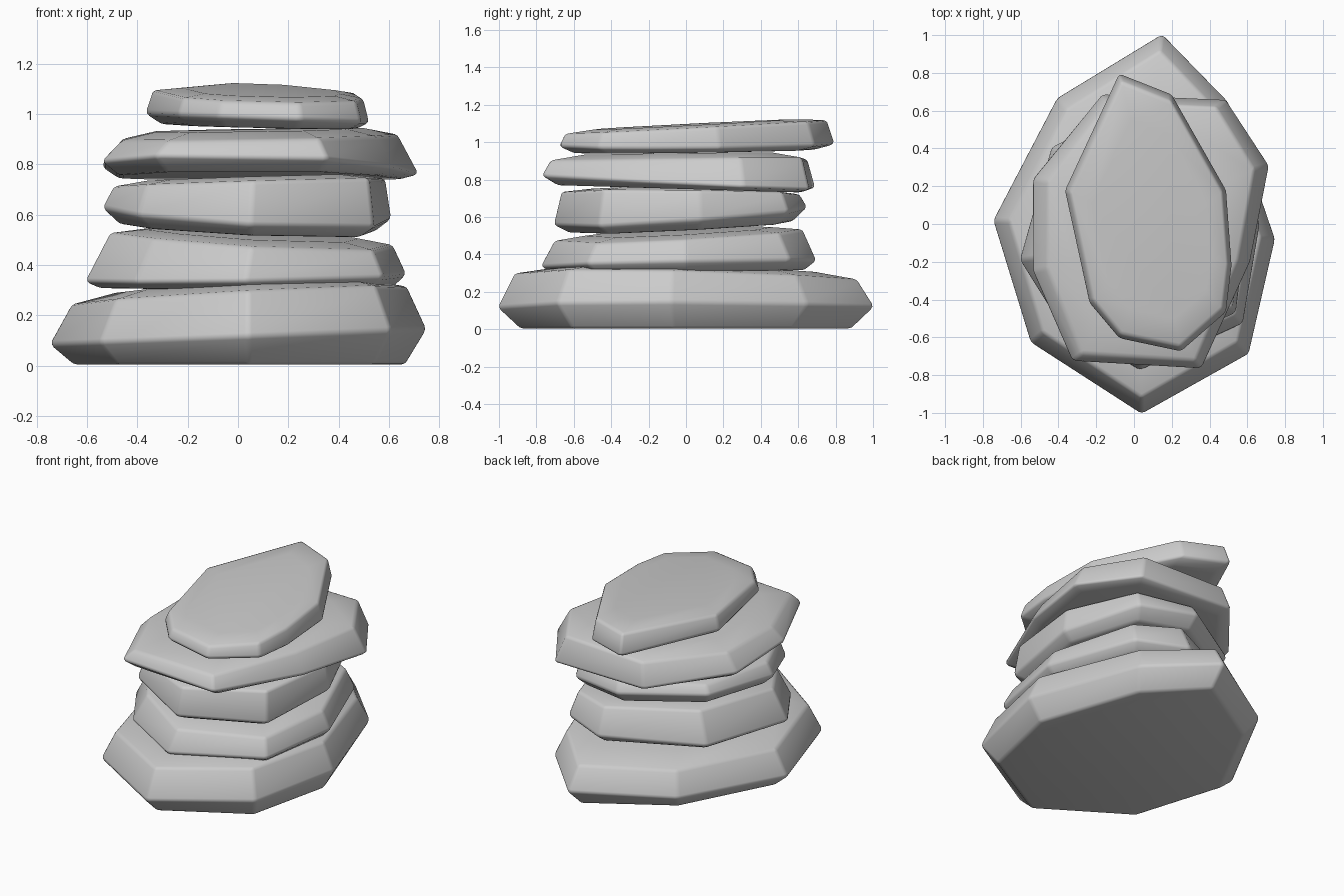
import bpy
import bmesh
import math
from mathutils import Vector

cube = bpy.data.objects.get("Cube")
if cube:
    bpy.data.objects.remove(cube, do_unlink=True)

# One plain stone colour
grey = bpy.data.materials.new("stone grey")
grey.use_nodes = True
grey.diffuse_color = (0.6, 0.6, 0.6, 1)
grey.node_tree.nodes["Principled BSDF"].inputs["Base Color"].default_value = grey.diffuse_color


def add_ring(bm, outline, centre, scale, plane, shift=0):
    """Outline scaled in x and y, moved along x, laid on a plane (height, x slope, y slope)."""
    height, slope_x, slope_y = plane
    ring = []
    for point in outline:
        offset = Vector(point) - centre
        x = centre.x + offset.x * scale[0] + shift
        y = centre.y + offset.y * scale[1]
        ring.append(bm.verts.new((x, y, height + slope_x * x + slope_y * y)))
    return ring


def make_stone(name, outline, bottom, belt, top, undercut, taper, dome, shift=0):
    """Faceted stone: flat base, wide belt, narrower shoulder and a low crown."""
    bm = bmesh.new()
    centre = sum((Vector(p) for p in outline), Vector((0, 0))) / len(outline)
    crown = (top[0] + dome, top[1], top[2])
    rings = [
        add_ring(bm, outline, centre, (undercut, undercut), bottom),
        add_ring(bm, outline, centre, (1, 1), belt),
        add_ring(bm, outline, centre, taper, top, shift),
        add_ring(bm, outline, centre, Vector(taper) * 0.75, crown, shift),
    ]
    count = len(outline)
    for low, high in zip(rings, rings[1:]):
        for i in range(count):
            j = (i + 1) % count
            bm.faces.new((low[i], low[j], high[j], high[i]))
    bm.faces.new(reversed(rings[0]))
    bm.faces.new(rings[-1])
    bmesh.ops.recalc_face_normals(bm, faces=bm.faces)

    mesh = bpy.data.meshes.new(name)
    bm.to_mesh(mesh)
    bm.free()
    mesh.materials.append(grey)
    stone = bpy.data.objects.new(name, mesh)
    bpy.context.collection.objects.link(stone)

    # Worn edges
    bevel = stone.modifiers.new("worn edges", "BEVEL")
    bevel.width = 0.016
    bevel.segments = 2
    bevel.limit_method = "ANGLE"
    bevel.angle_limit = math.radians(15)
    mesh.shade_smooth()


# Outlines run anticlockwise from the front
make_stone(
    "base_stone",
    [(0.04, -1.01), (0.61, -0.69), (0.75, -0.08), (0.5, 0.65),
     (0.15, 1.01), (-0.41, 0.67), (-0.75, 0.02), (-0.55, -0.63)],
    bottom=(0.005, 0, 0), belt=(0.115, 0.04, 0), top=(0.277, 0.052, -0.02),
    undercut=0.88, taper=(0.89, 0.91), dome=0.038)

make_stone(
    "second_stone",
    [(0.03, -0.78), (0.58, -0.53), (0.67, 0.0), (0.46, 0.56),
     (0.15, 0.7), (-0.44, 0.41), (-0.61, -0.19), (-0.41, -0.51)],
    bottom=(0.31, 0, 0.01), belt=(0.35, 0.02, 0.02), top=(0.51, -0.05, 0.05),
    undercut=0.91, taper=(0.88, 0.9), dome=0.02, shift=0.02)

make_stone(
    "middle_stone",
    [(0.05, -0.71), (0.54, -0.47), (0.61, 0.08), (0.42, 0.55),
     (0.05, 0.65), (-0.42, 0.36), (-0.54, -0.14), (-0.4, -0.47)],
    bottom=(0.55, -0.04, 0.05), belt=(0.61, -0.05, 0.07), top=(0.725, 0.03, -0.01),
    undercut=0.88, taper=(0.94, 0.94), dome=0.02, shift=0.01)

make_stone(
    "fourth_stone",
    [(-0.33, -0.73), (0.36, -0.77), (0.62, -0.2), (0.72, 0.31),
     (0.49, 0.66), (-0.17, 0.69), (-0.54, 0.24), (-0.54, -0.25)],
    bottom=(0.75, 0, -0.03), belt=(0.79, -0.02, -0.05), top=(0.905, 0.015, 0.01),
    undercut=0.89, taper=(0.87, 0.94), dome=0.03)

make_stone(
    "top_stone",
    [(-0.08, -0.61), (0.25, -0.68), (0.49, -0.47), (0.52, -0.22), (0.49, 0.18),
     (0.2, 0.69), (-0.08, 0.8), (-0.37, 0.18), (-0.24, -0.42)],
    bottom=(0.952, -0.02, 0.01), belt=(0.987, -0.04, 0), top=(1.08, -0.015, 0.05),
    undercut=0.87, taper=(0.94, 0.95), dome=0.015)
